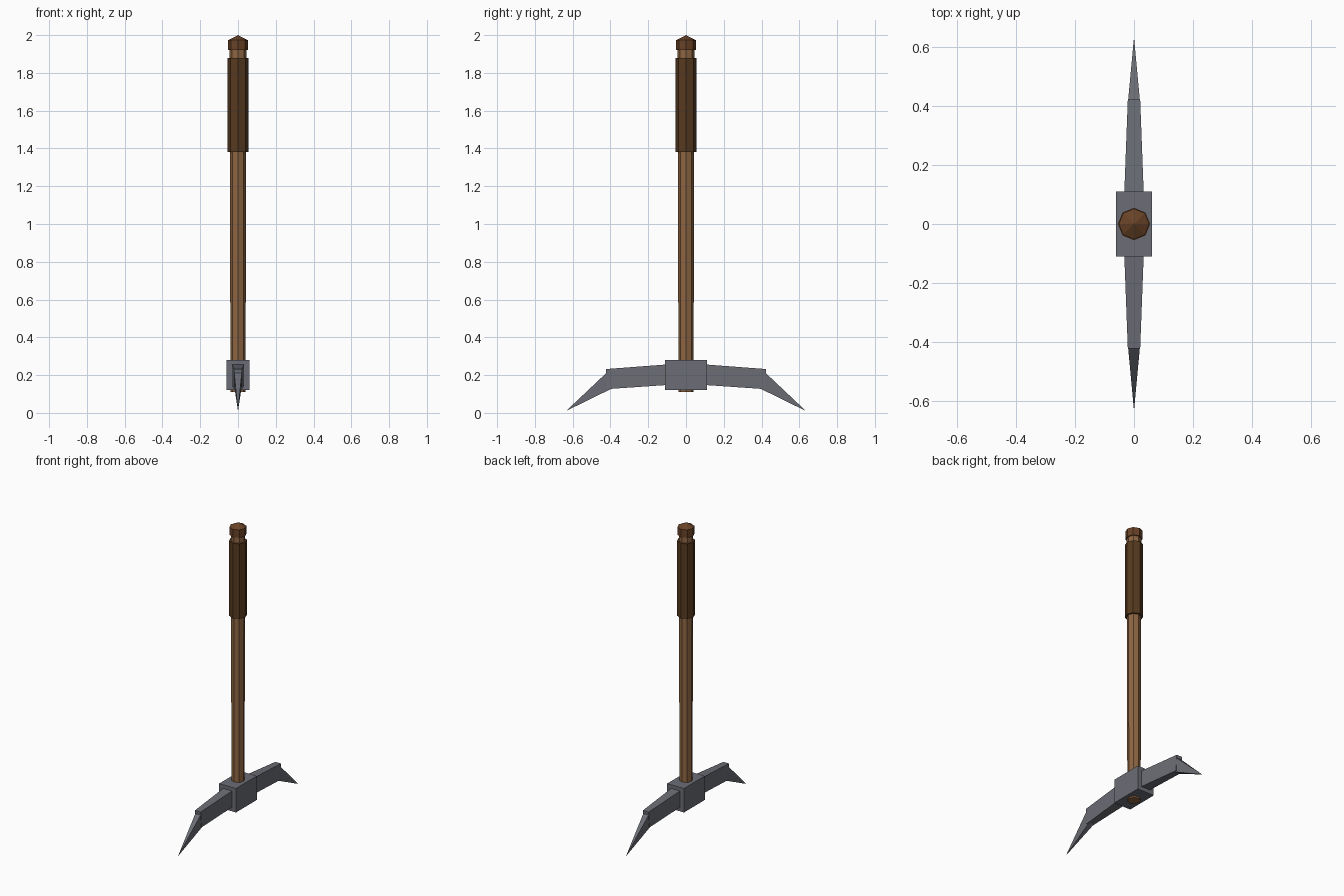
import bpy, bmesh
from math import pi

cube = bpy.data.objects.get("Cube")
if cube:
    bpy.data.objects.remove(cube)


def material(name, rgb):
    m = bpy.data.materials.new(name)
    m.use_nodes = True
    m.diffuse_color = (*rgb, 1)
    m.node_tree.nodes["Principled BSDF"].inputs["Base Color"].default_value = (*rgb, 1)
    return m


STEEL = material("steel grey", (0.15, 0.155, 0.18))
WOOD = material("handle wood", (0.27, 0.13, 0.055))
LEATHER = material("dark leather", (0.095, 0.042, 0.014))
CAP = material("cap wood", (0.14, 0.055, 0.02))


def loft(name, rings, mat):
    """Skin a closed solid through rings of equal length; a last ring of one point makes a tip."""
    bm = bmesh.new()
    loops = [[bm.verts.new(p) for p in ring] for ring in rings]
    n = len(loops[0])
    for a, b in zip(loops, loops[1:]):
        for i in range(n):
            j = (i + 1) % n
            bm.faces.new((a[i], a[j], b[0]) if len(b) == 1 else (a[i], a[j], b[j], b[i]))
    for end in (loops[0], loops[-1]):
        if len(end) > 2:
            bm.faces.new(end)
    bmesh.ops.recalc_face_normals(bm, faces=bm.faces)
    mesh = bpy.data.meshes.new(name)
    bm.to_mesh(mesh)
    bm.free()
    mesh.materials.append(mat)
    obj = bpy.data.objects.new(name, mesh)
    bpy.context.collection.objects.link(obj)
    return obj


def rod(name, z0, z1, r0, r1, mat):
    """Eight-sided upright rod with corners on the axes."""
    bpy.ops.mesh.primitive_cone_add(vertices=8, radius1=r0, radius2=r1, depth=z1 - z0,
                                    location=(0, 0, (z0 + z1) / 2))
    obj = bpy.context.object
    obj.name = name
    obj.data.materials.append(mat)
    return obj


def section(half_width, low, high):
    """Four-cornered cross-section from a low and a high (y, z) point."""
    w = half_width
    return [(-w, *low), (w, *low), (w, *high), (-w, *high)]


# Handle, grip and end cap
rod("handle", 0.11, 1.95, 0.040, 0.044, WOOD)
rod("grip_wrap", 1.38, 1.88, 0.055, 0.055, LEATHER)
rod("end_cap", 1.92, 1.973, 0.052, 0.052, CAP)
rod("end_cap_point", 1.973, 2.0, 0.052, 0.0, CAP)

# Head block
bpy.ops.mesh.primitive_cube_add(size=1, location=(0, 0, 0.2))
block = bpy.context.object
block.name = "head_block"
block.scale = (0.124, 0.22, 0.16)
block.data.materials.append(STEEL)

# Tapered arms and drooping spikes, front and back
for side, angle in (("back", 0), ("front", pi)):
    arm = loft(side + "_arm", [section(0.034, (0.08, 0.149), (0.08, 0.258)),
                               section(0.021, (0.416, 0.126), (0.424, 0.232))], STEEL)
    spike = loft(side + "_spike", [section(0.020, (0.37, 0.14), (0.42, 0.213)),
                                   [(0, 0.635, 0.01)]], STEEL)
    for part in (arm, spike):
        part.rotation_euler.z = angle
